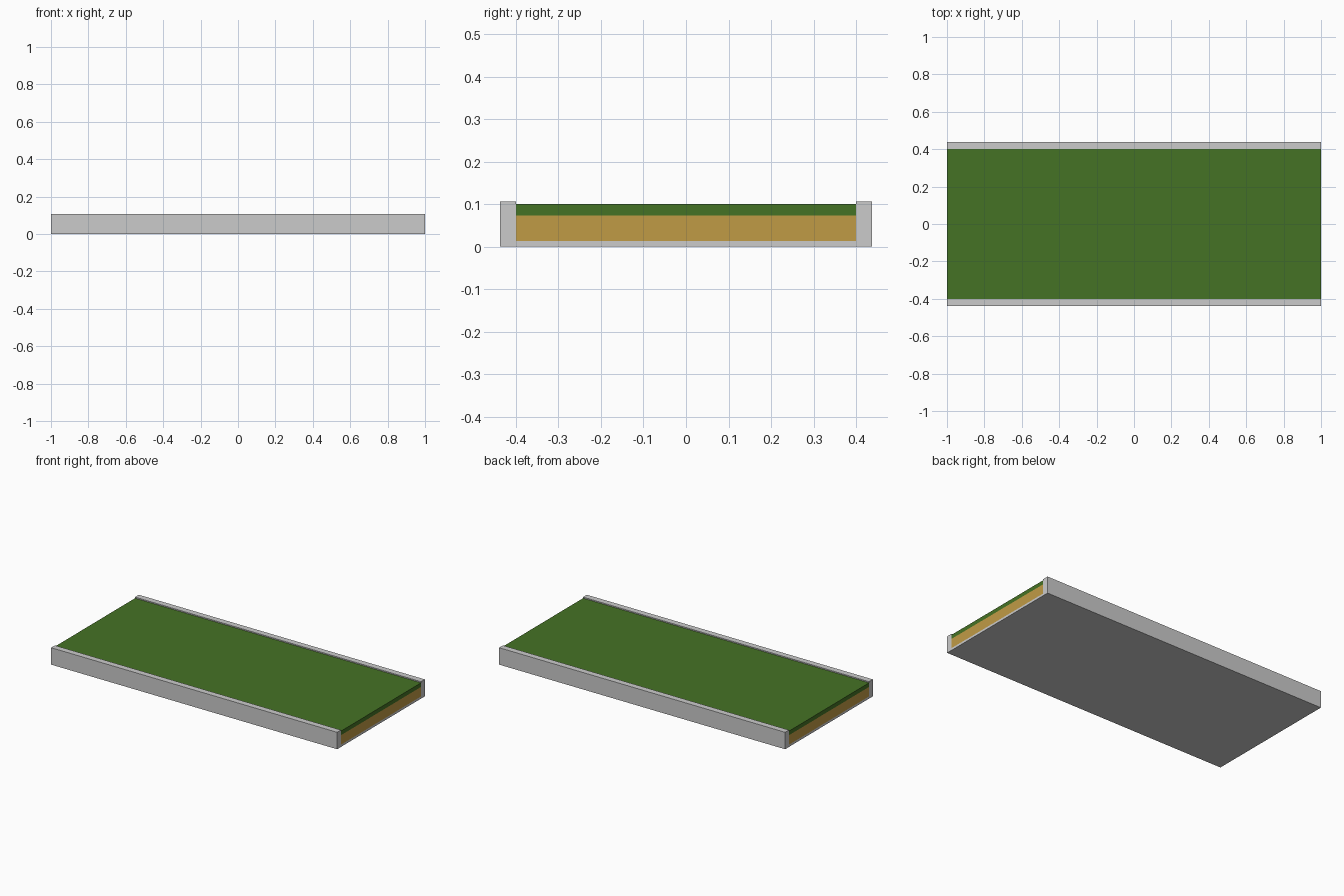
import bpy
import bmesh

if "Cube" in bpy.data.objects:
    bpy.data.objects.remove(bpy.data.objects["Cube"])


def material(name, color):
    mat = bpy.data.materials.new(name)
    mat.diffuse_color = color
    mat.use_nodes = True
    mat.node_tree.nodes["Principled BSDF"].inputs["Base Color"].default_value = mat.diffuse_color
    return mat


def extrude_profile(name, profile, length, mat=None):
    """Extrude a closed (y, z) profile along x, centred on x = 0."""
    bm = bmesh.new()
    face = bm.faces.new([bm.verts.new((-length / 2, y, z)) for y, z in profile])
    result = bmesh.ops.extrude_face_region(bm, geom=[face])
    moved = [g for g in result["geom"] if isinstance(g, bmesh.types.BMVert)]
    bmesh.ops.translate(bm, verts=moved, vec=(length, 0, 0))
    bmesh.ops.recalc_face_normals(bm, faces=bm.faces)
    mesh = bpy.data.meshes.new(name)
    bm.to_mesh(mesh)
    bm.free()
    obj = bpy.data.objects.new(name, mesh)
    bpy.context.collection.objects.link(obj)
    if mat:
        mesh.materials.append(mat)
    return obj


def slab(name, half_width, z0, z1, mat):
    w = half_width
    return extrude_profile(name, [(-w, z0), (w, z0), (w, z1), (-w, z1)], LENGTH, mat)


LENGTH = 2.0
INNER, OUTER = 0.40, 0.438
FLOOR, SOIL_TOP, GRASS_TOP, RIM = 0.014, 0.074, 0.10, 0.107

# Grey U-shaped tray: floor with a raised curb along each long side
half = [(OUTER, 0), (OUTER, RIM), (INNER, RIM), (INNER, FLOOR)]
extrude_profile("tray", half + [(-y, z) for y, z in reversed(half)], LENGTH)

# Sandy soil layer filling the tray
slab("soil_layer", INNER, FLOOR, SOIL_TOP, material("soil", (0.53, 0.33, 0.06, 1)))

# Grass layer, just below the curb tops
slab("grass_layer", INNER, SOIL_TOP, GRASS_TOP, material("grass", (0.06, 0.17, 0.018, 1)))
